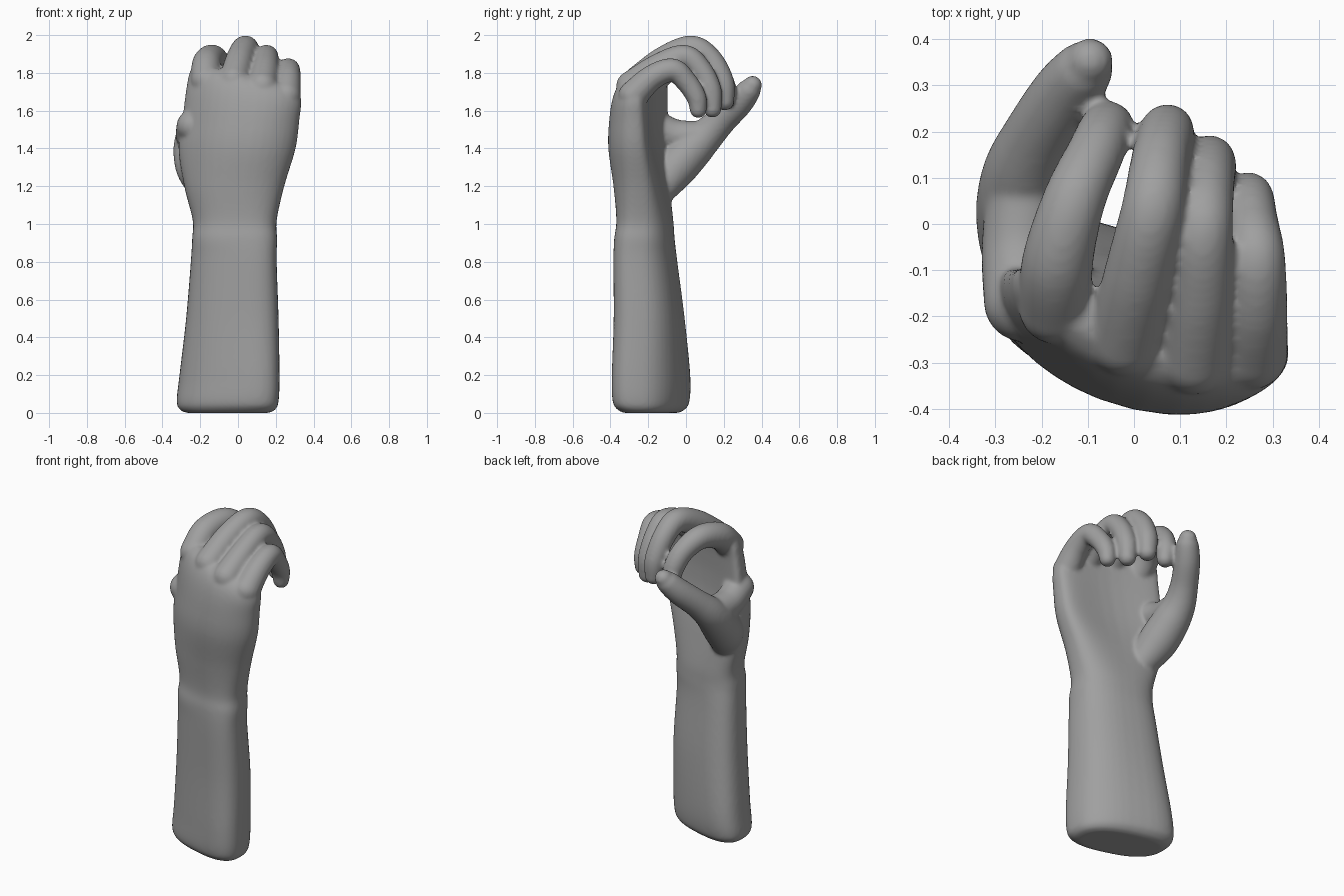
import bpy
import bmesh
from math import cos, sin, pi, copysign
from mathutils import Vector

old = bpy.data.objects.get("Cube")
if old:
    bpy.data.objects.remove(old, do_unlink=True)

skin = bpy.data.materials.new("plain_grey")
skin.use_nodes = True
GREY = (0.35, 0.35, 0.35, 1)
skin.diffuse_color = GREY
skin.node_tree.nodes["Principled BSDF"].inputs["Base Color"].default_value = GREY

SIDES = 40
bm = bmesh.new()


def spline(points, steps):
    """Smooth curve through rows of any width."""
    p = [points[0]] + list(points) + [points[-1]]
    out = []
    for i in range(1, len(p) - 2):
        for s in range(steps):
            t = s / steps
            out.append([0.5 * (2 * b + (c - a) * t + (2 * a - 5 * b + 4 * c - d) * t * t
                               + (3 * b - a - 3 * c + d) * t ** 3)
                        for a, b, c, d in zip(*p[i - 1:i + 3])])
    return out + [list(points[-1])]


def loft(rings):
    """Closed skin over a list of rings."""
    rows = [[bm.verts.new(co) for co in ring] for ring in rings]
    for low, high in zip(rows, rows[1:]):
        for i in range(SIDES):
            j = (i + 1) % SIDES
            bm.faces.new((low[i], low[j], high[j], high[i]))
    bm.faces.new(rows[0][::-1])
    bm.faces.new(rows[-1])


def tube(points):
    """Round-ended limb through (x, y, z, radius) points."""
    rows = spline(points, 8)
    centres = [Vector(r[:3]) for r in rows]
    radii = [r[3] for r in rows]
    n = len(rows)
    tangents = [(centres[min(i + 1, n - 1)] - centres[max(i - 1, 0)]).normalized()
                for i in range(n)]
    items = list(zip(centres, tangents, radii))
    caps = [k * pi / 14 for k in range(1, 7)]
    c, t, r = items[0]
    start = [(c - t * r * sin(a), t, r * cos(a)) for a in reversed(caps)]
    c, t, r = items[-1]
    end = [(c + t * r * sin(a), t, r * cos(a)) for a in caps]
    rings = []
    side = Vector((1, 0, 0))
    for c, t, r in start + items + end:
        side = (side - t * side.dot(t)).normalized()
        up = t.cross(side)
        rings.append([c + (side * cos(2 * pi * i / SIDES) + up * sin(2 * pi * i / SIDES)) * r
                      for i in range(SIDES)])
    loft(rings)


def section(z, x0, x1, yc, hy, shear, bow, tilt):
    """Rounded slab outline, slanted and bowed across its width."""
    ring = []
    for i in range(SIDES):
        a = 2 * pi * i / SIDES
        u = copysign(abs(cos(a)) ** 0.78, cos(a))
        v = copysign(abs(sin(a)) ** 0.78, sin(a))
        x = (x0 + x1) / 2 + u * (x1 - x0) / 2
        ring.append((x, yc + v * hy + shear * u + bow * u * u, z - tilt * x))
    return ring


# Forearm, wrist and palm: z, x min, x max, y centre, half depth, slant, bow, tilt
body = [
    (0.0, -0.27, 0.16, -0.185, 0.12, -0.06, 0, 0),
    (0.015, -0.305, 0.195, -0.185, 0.15, -0.07, 0, 0),
    (0.06, -0.325, 0.215, -0.185, 0.175, -0.08, 0, 0),
    (0.2, -0.31, 0.22, -0.185, 0.18, -0.08, 0, 0),
    (0.5, -0.275, 0.215, -0.195, 0.17, -0.06, 0, 0),
    (0.8, -0.25, 0.205, -0.215, 0.155, -0.05, 0, 0),
    (0.92, -0.243, 0.207, -0.22, 0.15, -0.04, 0, 0),
    (1.02, -0.24, 0.205, -0.22, 0.14, -0.04, 0.01, 0),
    (1.2, -0.285, 0.245, -0.245, 0.13, -0.05, 0.04, 0),
    (1.4, -0.315, 0.305, -0.28, 0.12, -0.07, 0.08, 0),
    (1.55, -0.295, 0.325, -0.285, 0.11, -0.07, 0.08, 0),
    (1.68, -0.275, 0.335, -0.275, 0.1, -0.07, 0.07, 0.1),
    (1.76, -0.255, 0.32, -0.255, 0.085, -0.07, 0.06, 0.18),
    (1.8, -0.22, 0.28, -0.235, 0.05, -0.06, 0.04, 0.2),
]
loft([section(*row) for row in spline(body, 6)])

# Curled fingers
index = [(-0.17, -0.18, 1.76, 0.08), (-0.165, -0.08, 1.85, 0.077), (-0.13, 0.05, 1.88, 0.068),
         (-0.085, 0.15, 1.82, 0.062), (-0.06, 0.205, 1.73, 0.058), (-0.05, 0.21, 1.65, 0.048)]
middle = [(-0.02, -0.25, 1.76, 0.08), (0.01, -0.11, 1.87, 0.075), (0.04, 0.03, 1.93, 0.068),
          (0.055, 0.13, 1.87, 0.063), (0.07, 0.195, 1.75, 0.06), (0.075, 0.205, 1.65, 0.05)]
ring = [(0.13, -0.29, 1.73, 0.08), (0.145, -0.15, 1.83, 0.07), (0.15, -0.01, 1.885, 0.064),
        (0.157, 0.075, 1.82, 0.06), (0.163, 0.13, 1.71, 0.058), (0.165, 0.14, 1.61, 0.048)]
pinky = [(0.255, -0.28, 1.68, 0.078), (0.265, -0.18, 1.775, 0.067), (0.265, -0.07, 1.815, 0.062),
         (0.255, 0.005, 1.75, 0.057), (0.25, 0.055, 1.67, 0.053), (0.247, 0.065, 1.605, 0.045)]

# Thumb with its fleshy base, and the web joining it to the palm
thumb = [(-0.17, -0.14, 1.18, 0.085), (-0.215, -0.06, 1.29, 0.11), (-0.235, 0.03, 1.39, 0.107),
         (-0.235, 0.11, 1.47, 0.092), (-0.205, 0.19, 1.55, 0.078), (-0.15, 0.28, 1.64, 0.073),
         (-0.107, 0.335, 1.71, 0.063), (-0.095, 0.352, 1.735, 0.05)]
web = [(-0.24, -0.17, 1.52, 0.085), (-0.245, -0.06, 1.47, 0.085), (-0.235, 0.06, 1.46, 0.085)]
for limb in (index, middle, ring, pinky, thumb, web):
    tube(limb)

bmesh.ops.recalc_face_normals(bm, faces=bm.faces)
mesh = bpy.data.meshes.new("hand_and_forearm")
bm.to_mesh(mesh)
bm.free()
mesh.materials.append(skin)
hand = bpy.data.objects.new("hand_and_forearm", mesh)
bpy.context.collection.objects.link(hand)

# Fuse the parts into one soft skin
fuse = hand.modifiers.new("fuse", 'REMESH')
fuse.mode = 'VOXEL'
fuse.voxel_size = 0.01
fuse.use_smooth_shade = True
soften = hand.modifiers.new("soften", 'SMOOTH')
soften.factor = 0.5
soften.iterations = 8
